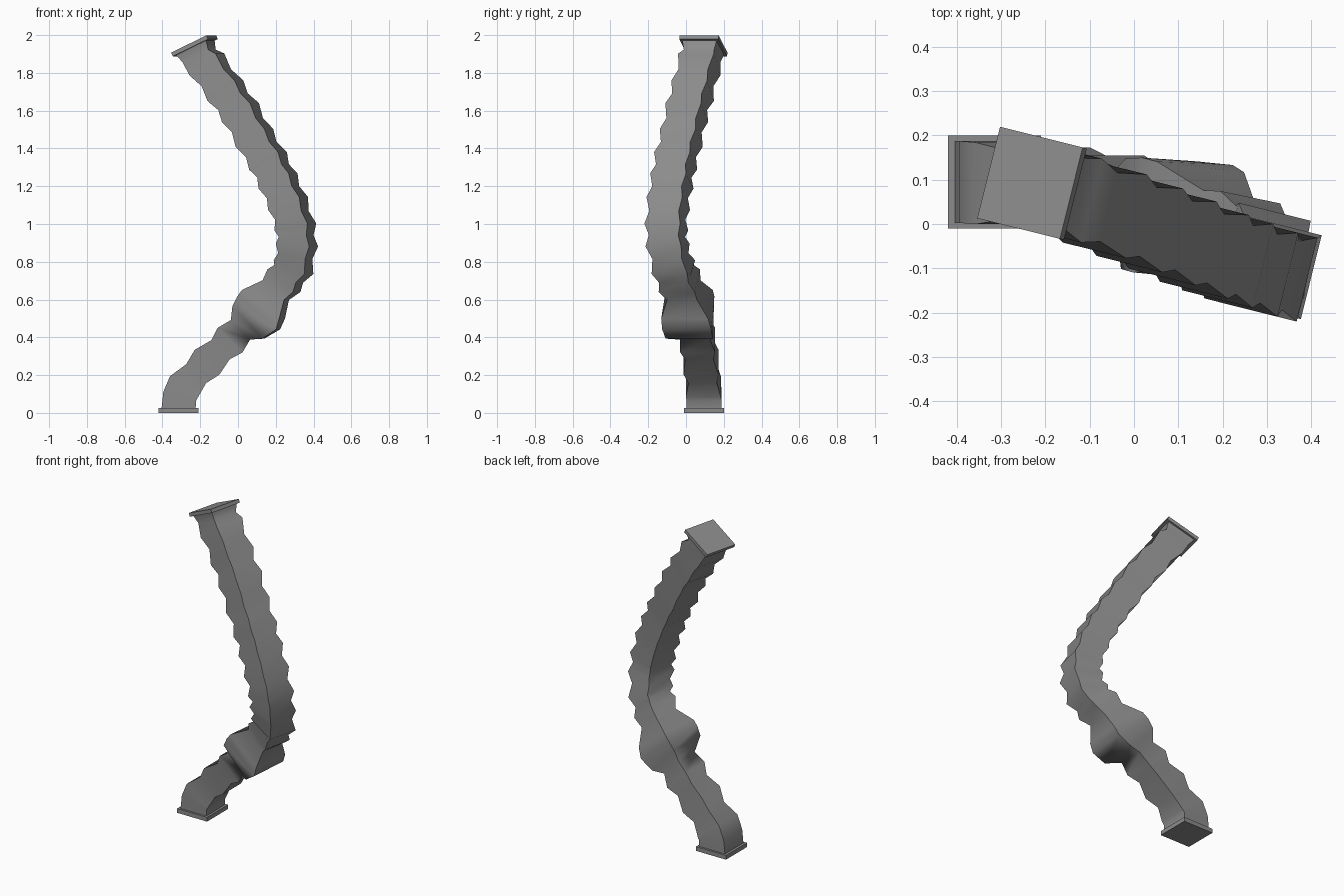
import bpy
import bmesh
import math
from mathutils import Vector

default_cube = bpy.data.objects.get("Cube")
if default_cube:
    bpy.data.objects.remove(default_cube, do_unlink=True)

grey = bpy.data.materials.new("matte_grey")
grey.use_nodes = True
colour = (0.26, 0.26, 0.26, 1)
grey.diffuse_color = colour
grey.node_tree.nodes["Principled BSDF"].inputs["Base Color"].default_value = colour


def frame(tangent, twist):
    """Section axes: one stays horizontal, the other leans with the path."""
    across = Vector((math.sin(twist), math.cos(twist), 0))
    side = across.cross(tangent).normalized()
    return side, across


def square_ring(bm, centre, side, across, width, depth):
    corners = [(-1, -1), (1, -1), (1, 1), (-1, 1)]
    return [bm.verts.new(centre + side * width / 2 * i + across * depth / 2 * j)
            for i, j in corners]


def bridge(bm, lower, upper):
    for i in range(4):
        k = (i + 1) % 4
        bm.faces.new((lower[i], lower[k], upper[k], upper[i]))


def finish(bm, name, smooth):
    bmesh.ops.recalc_face_normals(bm, faces=bm.faces)
    mesh = bpy.data.meshes.new(name)
    bm.to_mesh(mesh)
    bm.free()
    mesh.materials.append(grey)
    obj = bpy.data.objects.new(name, mesh)
    bpy.context.collection.objects.link(obj)
    if smooth:
        bpy.ops.object.select_all(action="DESELECT")
        obj.select_set(True)
        bpy.context.view_layer.objects.active = obj
        bpy.ops.object.shade_smooth_by_angle(angle=math.radians(65))
    return obj


def end_plate(name, centre, normal, twist, size, thickness):
    """Square flange; centre is on the outer face, normal points outward."""
    bm = bmesh.new()
    side, across = frame(normal, twist)
    inner = square_ring(bm, centre - normal * thickness, side, across, size, size)
    outer = square_ring(bm, centre, side, across, size, size)
    bridge(bm, inner, outer)
    bm.faces.new(inner)
    bm.faces.new(outer)
    return finish(bm, name, False)


# Lower run and swollen elbow: centre, width, depth
sections = [
    (Vector(c), w, d) for c, w, d in [
        ((-.315, .095, .02), .18, .185),
        ((-.308, .095, .09), .18, .185),
        ((-.285, .092, .14), .185, .185),
        ((-.222, .088, .207), .145, .15),
        ((-.164, .08, .268), .185, .185),
        ((-.093, .07, .334), .14, .15),
        ((-.042, .062, .385), .185, .185),
        ((.013, .047, .44), .145, .16),
        ((.055, .02, .48), .235, .25),
        ((.11, .012, .53), .27, .26),
        ((.135, .005, .575), .25, .25),
        ((.2, -.012, .65), .155, .16),
    ]]
elbow_start, elbow_end = 7, 13

# Upper run: centres of the wide ribs, with a narrow groove between each pair
ribs = [Vector(c) for c in [
    (.243, -.035, .70), (.294, -.067, .772), (.312, -.098, .889),
    (.304, -.104, .984), (.265, -.094, 1.109), (.212, -.075, 1.228),
    (.159, -.055, 1.334), (.087, -.025, 1.456), (.013, .004, 1.59),
    (-.066, .035, 1.705), (-.164, .07, 1.844)]]
for n, rib in enumerate(ribs):
    if n:
        sections.append(((ribs[n - 1] + rib) / 2, .15, .16))
    sections.append((rib, .183, .195))

# Neck flaring into the top flange
end_twist = math.radians(14)
top_centre = Vector((-.235, .093, 1.953))
top_normal = Vector((-.416, .104, .903)).normalized()
sections.append((top_centre - top_normal * .07, .155, .165))
sections.append((top_centre - top_normal * .015, .185, .19))

# Ribbed square tube swept through all sections
bm = bmesh.new()
rings = []
for n, (centre, width, depth) in enumerate(sections):
    before = sections[max(n - 1, 0)][0]
    after = sections[min(n + 1, len(sections) - 1)][0]
    tangent = (after - before).normalized()
    if n == 0:
        tangent = Vector((0, 0, 1))
    elif n >= len(sections) - 2:
        tangent = top_normal
    blend = (n - elbow_start) / (elbow_end - elbow_start)
    twist = end_twist * min(max(blend, 0), 1)
    side, across = frame(tangent, twist)
    rings.append(square_ring(bm, centre, side, across, width, depth))
for lower, upper in zip(rings, rings[1:]):
    bridge(bm, lower, upper)
bm.faces.new(rings[0])
bm.faces.new(rings[-1])
finish(bm, "ribbed_tube", True)

# Flanges at both ends
end_plate("base_flange", Vector((-.315, .095, 0)), Vector((0, 0, -1)), 0, .21, .027)
end_plate("top_flange", top_centre, top_normal, end_twist, .213, .022)
